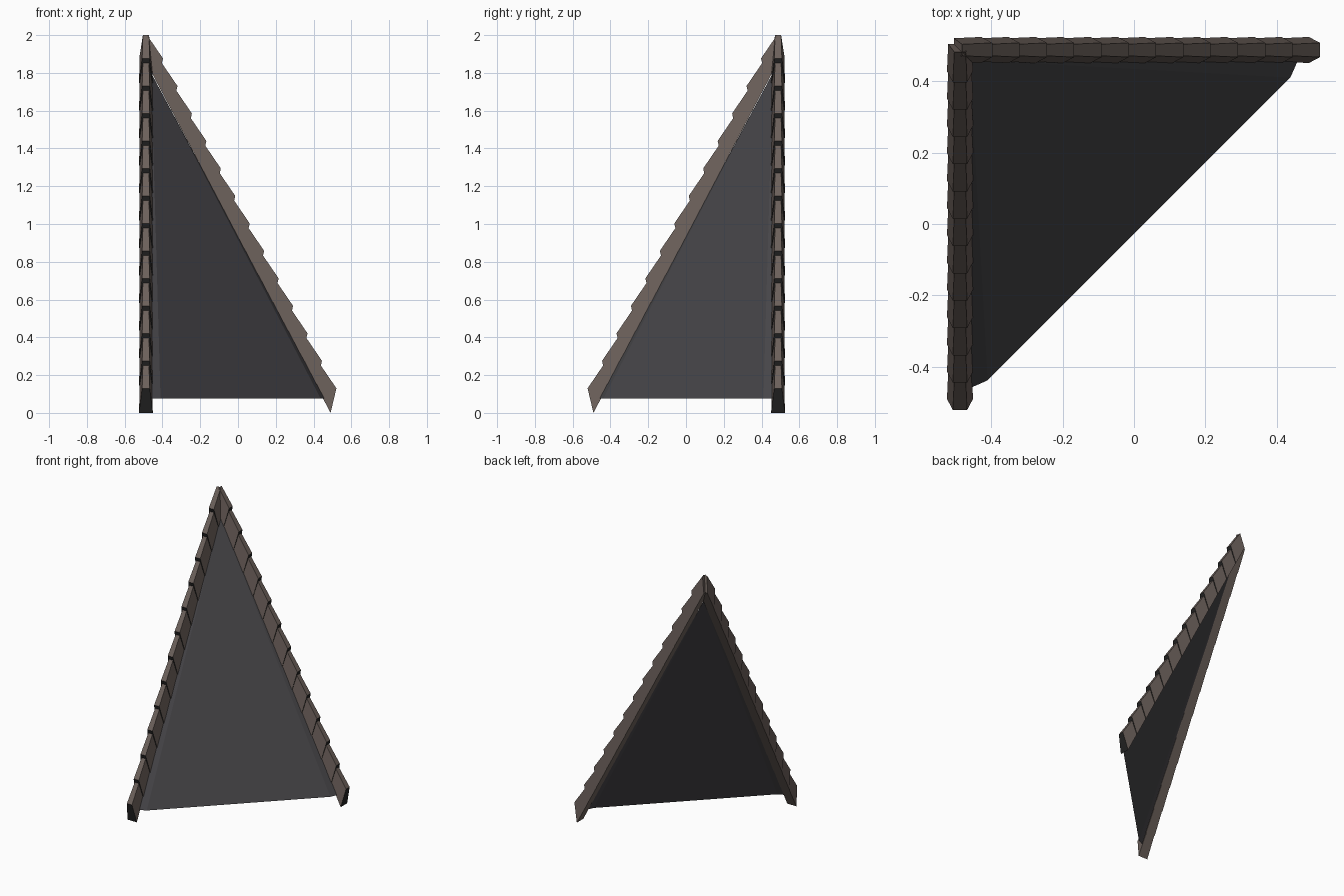
import bpy, bmesh

if "Cube" in bpy.data.objects:
    bpy.data.objects.remove(bpy.data.objects["Cube"])

def material(name, rgb):
    m = bpy.data.materials.new(name)
    m.diffuse_color = (*rgb, 1)
    m.use_nodes = True
    m.node_tree.nodes["Principled BSDF"].inputs["Base Color"].default_value = m.diffuse_color
    return m

brown = material("brown_tile", (0.150, 0.118, 0.104))
dark = material("dark_tile_end", (0.016, 0.016, 0.016))
slate = material("slate_grey", (0.062, 0.060, 0.066))

COUNT = 13
DS, DZ = -0.0765, 0.1455     # step from one tile to the next, up the slope
LINE = 0.4875                # distance of each tile row from the centre


def section(s_top, z_top, s_bot, z_bot, half_top, half_bot):
    """Four-point ridge tile section as (along, across, up)."""
    return [(s_bot, -half_bot, z_bot), (s_top, -half_top, z_top),
            (s_top, half_top, z_top), (s_bot, half_bot, z_bot)]


def ridge(name, place):
    """Row of stepped ridge tiles climbing to the corner."""
    bm = bmesh.new()
    for i in range(COUNT):
        s, z = i * DS, i * DZ
        low = section(0.521 + s, 0.13 + z, 0.49 + s, z, 0.020, 0.0365)
        s, z = s + DS, z + DZ
        high = section(0.513 + s, 0.1085 + z, 0.49 + s, z, 0.016, 0.033)
        a = [bm.verts.new(place(*p)) for p in low]
        b = [bm.verts.new(place(*p)) for p in high]
        for k in range(4):
            n = (k + 1) % 4
            bm.faces.new((a[k], a[n], b[n], b[k]))
        bm.faces.new(a).material_index = 1
        bm.faces.new(b[::-1])
    bmesh.ops.recalc_face_normals(bm, faces=bm.faces)
    finish(name, bm, [brown, dark])


def finish(name, bm, mats):
    me = bpy.data.meshes.new(name)
    bm.to_mesh(me)
    bm.free()
    for m in mats:
        me.materials.append(m)
    bpy.context.collection.objects.link(bpy.data.objects.new(name, me))


# Tile rows along the back and the left side
ridge("back_ridge_tiles", lambda s, w, z: (s, LINE + w, z))
ridge("left_ridge_tiles", lambda s, w, z: (-LINE - w, -s, z))

# Sloping roof panel with a narrow folded flange on each side
bm = bmesh.new()
apex = bm.verts.new((-0.46, 0.46, 1.80))
base = [bm.verts.new((x, y, 0.075)) for x, y in
        ((-0.46, -0.46), (-0.41, -0.438), (0.438, 0.41), (0.46, 0.46))]
for p, q in zip(base, base[1:]):
    bm.faces.new((p, q, apex))
finish("roof_panel", bm, [slate])
